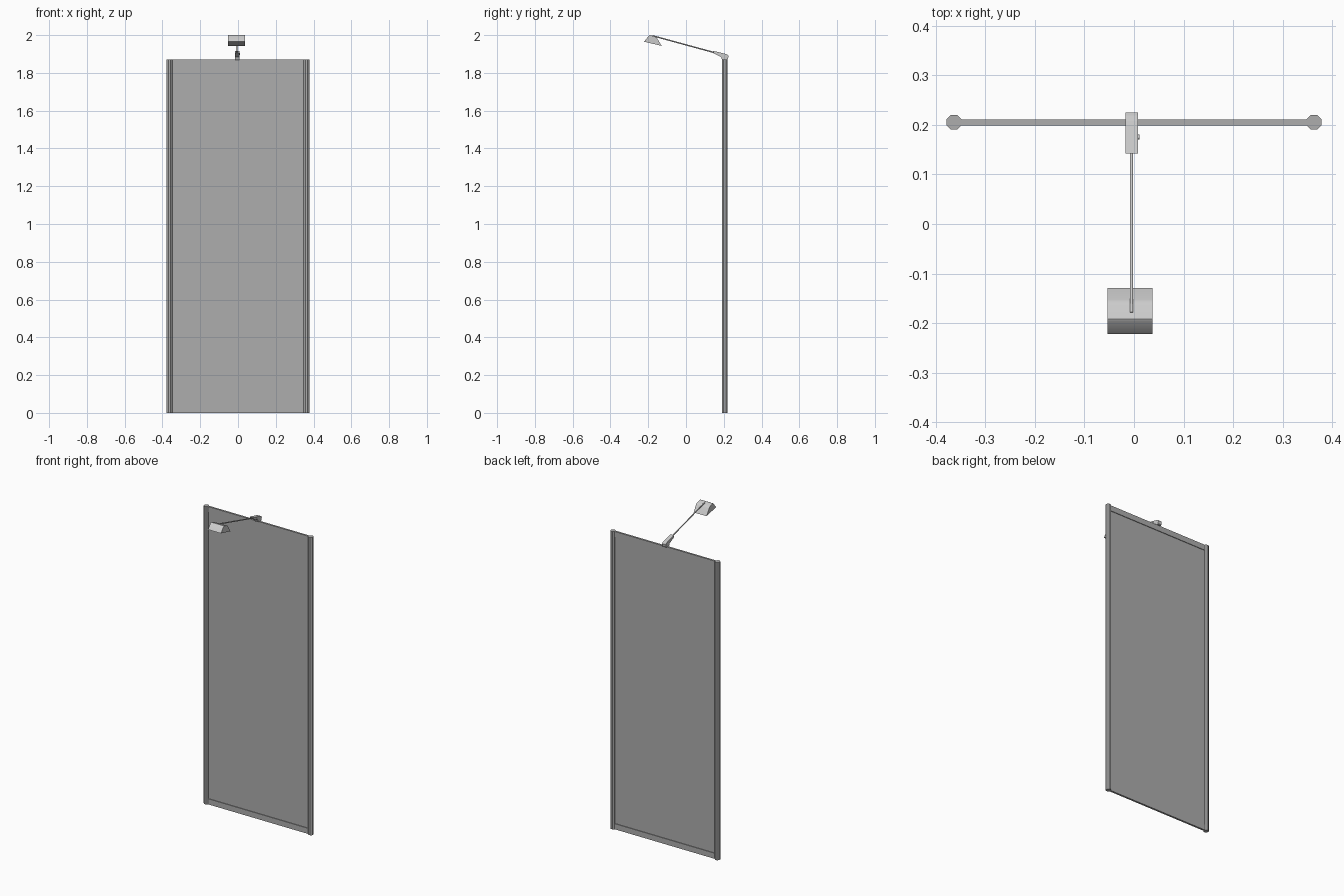
import bpy, bmesh, math
from mathutils import Vector

if "Cube" in bpy.data.objects:
    bpy.data.objects.remove(bpy.data.objects["Cube"])

H, Y, CX = 1.87, 0.205, -0.005   # panel height, panel plane, lamp centre line


def material(name, rgb):
    m = bpy.data.materials.new(name)
    m.diffuse_color = (*rgb, 1)
    m.use_nodes = True
    m.node_tree.nodes["Principled BSDF"].inputs["Base Color"].default_value = m.diffuse_color
    return m


frame_grey = material("frame_grey", (0.42, 0.42, 0.42))


def finish(bm, name, mat=None, smooth=None):
    bmesh.ops.recalc_face_normals(bm, faces=bm.faces)
    me = bpy.data.meshes.new(name)
    bm.to_mesh(me)
    bm.free()
    ob = bpy.data.objects.new(name, me)
    bpy.context.collection.objects.link(ob)
    if mat:
        me.materials.append(mat)
    if smooth:
        bpy.ops.object.select_all(action='DESELECT')
        ob.select_set(True)
        bpy.context.view_layer.objects.active = ob
        bpy.ops.object.shade_smooth_by_angle(angle=math.radians(smooth))
    return ob


def box(name, lo, hi, mat=None):
    bm = bmesh.new()
    bmesh.ops.create_cube(bm, size=1)
    for v in bm.verts:
        v.co = Vector(l + (c + 0.5) * (h - l) for l, h, c in zip(lo, hi, v.co))
    return finish(bm, name, mat)


def rod(name, a, b, r, sides, mat=None, smooth=None, turn=0):
    a, b = Vector(a), Vector(b)
    bm = bmesh.new()
    bmesh.ops.create_cone(bm, cap_ends=True, segments=sides, radius1=r, radius2=r, depth=(b - a).length)
    q = Vector((0, 0, 1)).rotation_difference(b - a).to_matrix()
    rz = math.cos(turn), math.sin(turn)
    for v in bm.verts:
        x, y, z = v.co
        v.co = q @ Vector((x * rz[0] - y * rz[1], x * rz[1] + y * rz[0], z)) + (a + b) / 2
    return finish(bm, name, mat, smooth)


def extrude_x(name, yz, x0, x1, smooth=None):
    bm = bmesh.new()
    face = bm.faces.new([bm.verts.new((x0, y, z)) for y, z in yz])
    new = bmesh.ops.extrude_face_region(bm, geom=[face])["geom"]
    bmesh.ops.translate(bm, vec=(x1 - x0, 0, 0), verts=[g for g in new if isinstance(g, bmesh.types.BMVert)])
    return finish(bm, name, None, smooth)


# Octagonal side posts
for side, s in (("left", -1), ("right", 1)):
    rod(f"{side}_post", (s * 0.3625, Y, 0), (s * 0.3625, Y, H), 0.0162, 8, frame_grey)
for ob in bpy.data.objects:
    # flat sides of the octagon face front and sides
    ang = min((abs(math.atan2(v.co.y - Y, v.co.x - math.copysign(0.3625, v.co.x))) for v in ob.data.vertices))
    if ang < 0.1:
        for v in ob.data.vertices:
            cx = math.copysign(0.3625, v.co.x)
            x, y = v.co.x - cx, v.co.y - Y
            c, s = math.cos(math.pi / 8), math.sin(math.pi / 8)
            v.co.x, v.co.y = cx + x * c - y * s, Y + x * s + y * c

# Top and bottom rails with a thinner infill panel
box("bottom_rail", (-0.35, Y - 0.006, 0), (0.35, Y + 0.006, 0.035), frame_grey)
box("top_rail", (-0.35, Y - 0.006, H - 0.035), (0.35, Y + 0.006, H), frame_grey)
box("panel", (-0.35, Y - 0.002, 0.035), (0.35, Y + 0.002, H - 0.035), frame_grey)

# Clamp gripping the top rail
extrude_x("clamp", [(0.142, 1.917), (0.146, 1.904), (0.168, 1.893), (0.186, 1.884),
                    (0.19, 1.872), (0.194, 1.869), (0.217, 1.869), (0.222, 1.873),
                    (0.225, 1.89), (0.219, 1.897), (0.208, 1.901)],
          CX - 0.012, CX + 0.013)
rod("clamp_screw", (CX + 0.012, 0.175, 1.899), (CX + 0.016, 0.175, 1.899), 0.005, 12, None, 40)

# Sloping lamp arm
rod("lamp_arm", (CX, 0.16, 1.905), (CX, -0.178, 1.997), 0.0035, 10, None, 40)

# Lamp head: hood with a rounded rear top edge and a flat light face below
extrude_x("lamp_head", [(-0.222, 1.965), (-0.196, 1.998), (-0.191, 2.0), (-0.164, 1.992),
                        (-0.157, 1.988), (-0.152, 1.982), (-0.129, 1.943)],
          CX - 0.048, CX + 0.042, 35)
